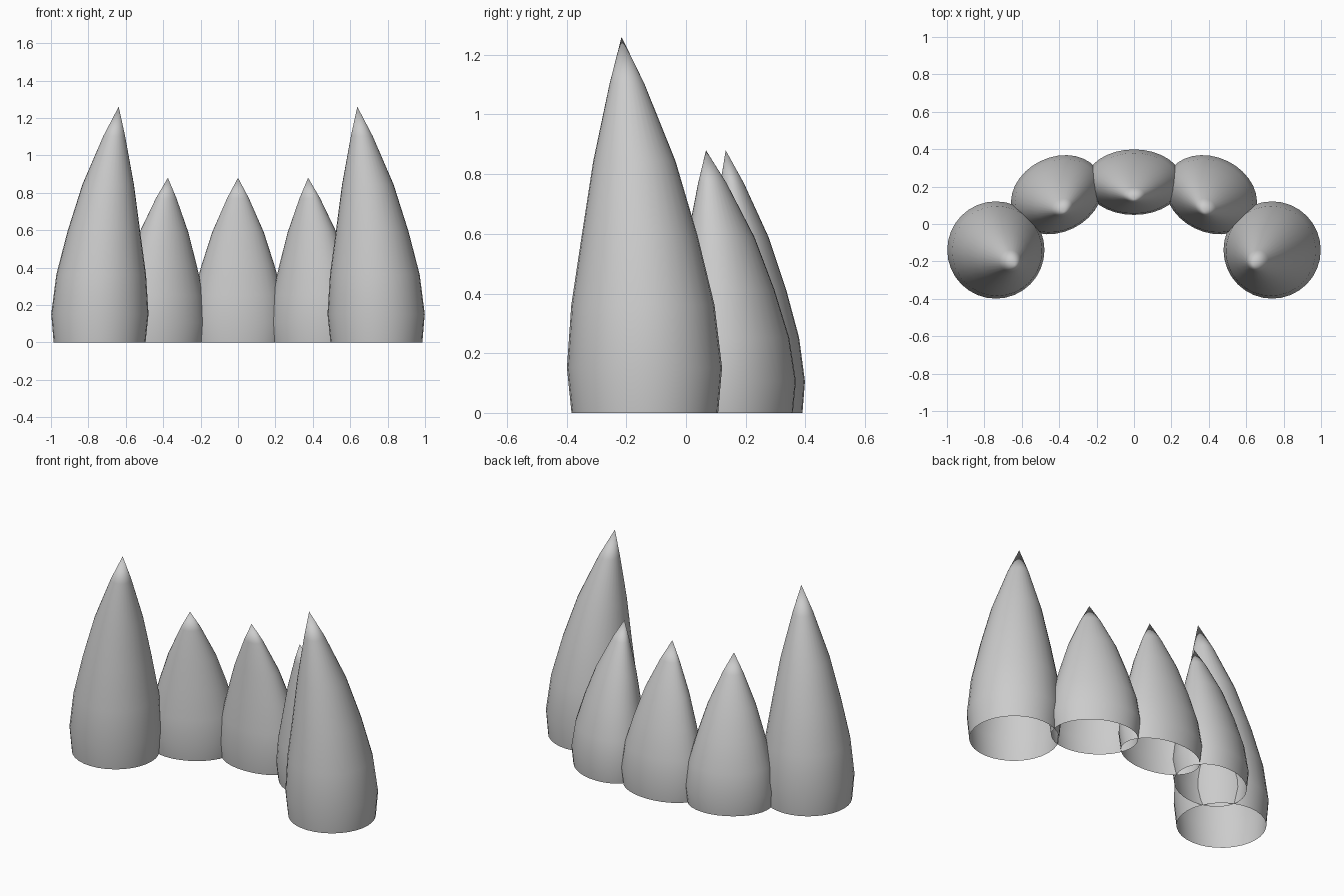
import bpy, bmesh
from math import cos, sin, pi, radians

if "Cube" in bpy.data.objects:
    bpy.data.objects.remove(bpy.data.objects["Cube"])

SEGMENTS = 32
# (height fraction, radius fraction) up the tooth
PROFILE = [(0, .945), (.12, 1), (.287, .923), (.47, .748), (.67, .53), (.875, .225)]


def tooth(name, centre, radii, turn, height, lean):
    """Open-bottomed curved cone whose tip bends over by the lean offset."""
    bm = bmesh.new()
    ct, st = cos(radians(turn)), sin(radians(turn))
    rings = []
    for t, r in PROFILE:
        ring = []
        for i in range(SEGMENTS):
            a = 2 * pi * i / SEGMENTS
            u, v = radii[0] * r * cos(a), radii[1] * r * sin(a)
            ring.append(bm.verts.new((centre[0] + u * ct - v * st + lean[0] * t * t,
                                      centre[1] + u * st + v * ct + lean[1] * t * t,
                                      height * t)))
        rings.append(ring)
    tip = bm.verts.new((centre[0] + lean[0], centre[1] + lean[1], height))
    for i in range(SEGMENTS):
        j = (i + 1) % SEGMENTS
        for low, high in zip(rings, rings[1:]):
            bm.faces.new((low[i], low[j], high[j], high[i]))
        bm.faces.new((rings[-1][i], rings[-1][j], tip))
    for f in bm.faces:
        f.smooth = True
    mesh = bpy.data.meshes.new(name)
    bm.to_mesh(mesh)
    bm.free()
    bpy.context.collection.objects.link(bpy.data.objects.new(name, mesh))


# Middle tooth
tooth("middle_tooth", (0, .225), (.26, .175), 0, .88, (0, -.092))

# Mirrored side teeth and tall outer fangs
for label, s in (("right", 1), ("left", -1)):
    tooth(f"side_tooth_{label}", (s * .413, .158), (.255, .2), -s * 26, .88, (-s * .038, -.091))
    tooth(f"fang_{label}", (s * .74, -.138), (.26, .26), 0, 1.26, (-s * .102, -.078))
